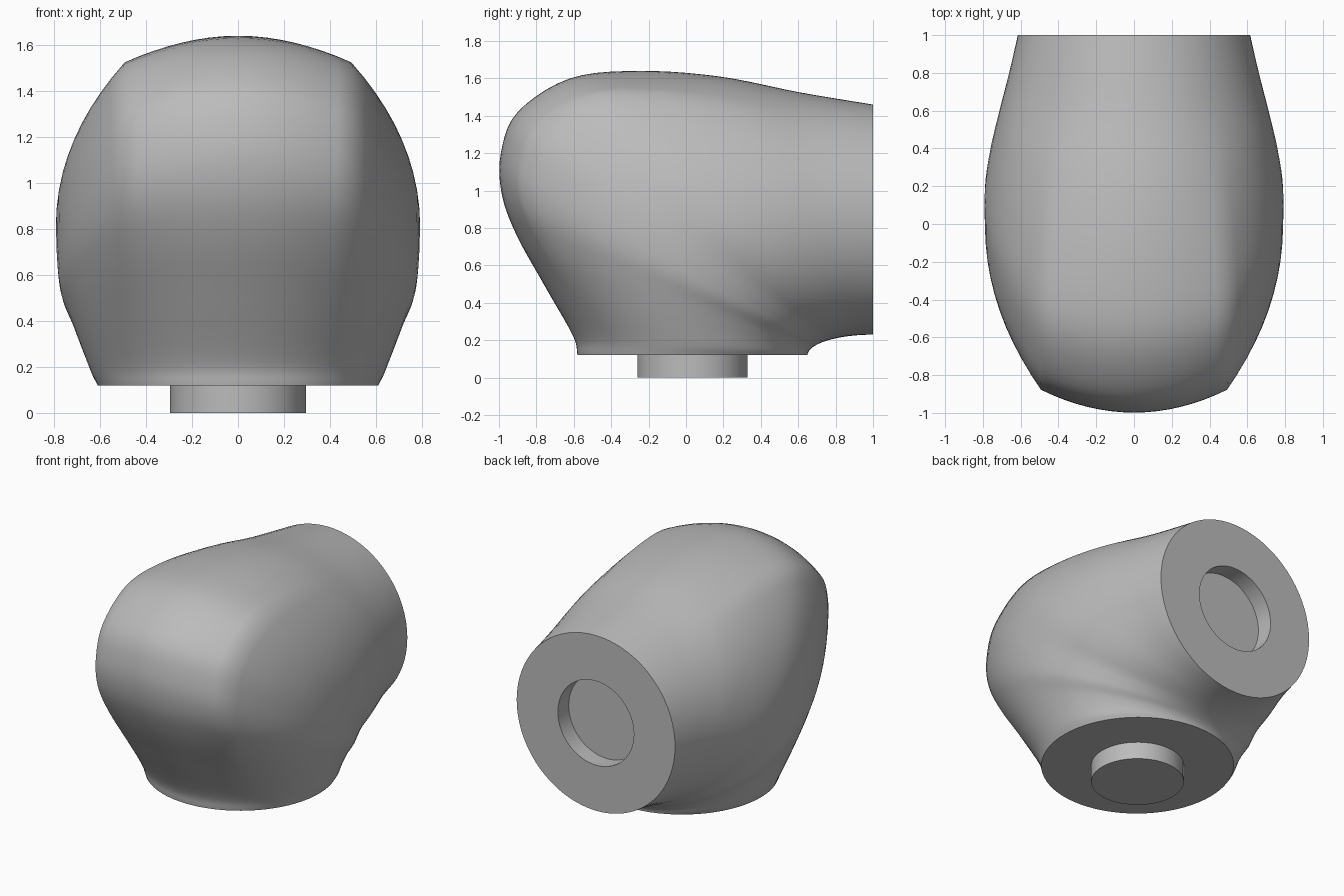
import bpy, bmesh
from math import sin, cos, pi, radians
from mathutils import Vector

cube = bpy.data.objects.get("Cube")
if cube:
    bpy.data.objects.remove(cube)

grey = bpy.data.materials.new("plain grey")
grey.use_nodes = True
colour = (0.5, 0.5, 0.5, 1)
grey.diffuse_color = colour
grey.node_tree.nodes["Principled BSDF"].inputs["Base Color"].default_value = colour

SEGMENTS = 72
STEPS = 5
PEG_RADIUS = 0.295
CREASE = radians(140)

# Outer bend of the elbow: y, z and half width of each section
outer_bend = [Vector(p) for p in (
    (-.58, .12, .61), (-.605, .225, .64), (-.755, .49, .69), (-.905, .76, .735),
    (-.985, .98, .77), (-.99, 1.2, .785), (-.9, 1.42, .79), (-.62, 1.6, .79),
    (-.25, 1.64, .765), (.18, 1.61, .72), (.61, 1.525, .665), (1, 1.46, .615))]


def spline(points, t):
    """Smooth curve through the points, t from 0 to 1."""
    last = len(points) - 1
    i = min(int(t * last), last - 1)
    f = t * last - i
    b, c = points[i], points[i + 1]
    a = points[i - 1] if i else b * 2 - c
    d = points[i + 2] if i + 2 <= last else c * 2 - b
    return b + (c - a) * f / 2 + (a - b * 2.5 + c * 2 - d / 2) * f**2 + ((b - c) * 3 + d - a) * f**3 / 2


def creased_section(angle):
    """Half section with a soft corner: width and depth from inner to outer bend."""
    if angle <= pi / 2:
        return sin(angle), .45 * (1 - cos(angle))
    if angle <= CREASE:
        s = (angle - pi / 2) / (CREASE - pi / 2)
        return 1 - .37 * s * s, .45 + .48 * s
    r = (pi - angle) / (pi - CREASE)
    return .63 * r, 1 - .07 * r * r


def section(t):
    """One ring swung around the inner corner; round at the ends, creased midway."""
    outer = spline(outer_bend, t)
    inner = Vector((1 - .35 * cos(t * pi / 2), .12 + .11 * sin(t * pi / 2)))
    k = max(0, min(1, 3.2 * min(t - .1, .92 - t)))
    k = k * k * (3 - 2 * k)
    ring = []
    for j in range(SEGMENTS):
        angle = 2 * pi * j / SEGMENTS
        side = 1 if angle <= pi else -1
        half = angle if side > 0 else 2 * pi - angle
        wide, deep = creased_section(half)
        wide = k * wide + (1 - k) * sin(half)
        deep = k * deep + (1 - k) * (1 - cos(half)) / 2
        yz = inner.lerp(outer.xy, deep)
        ring.append((side * wide * outer.z, yz.x, yz.y))
    return ring


def socket_ring(y):
    turns = [2 * pi * j / SEGMENTS for j in range(SEGMENTS)]
    return [(PEG_RADIUS * sin(a), y, .845 - PEG_RADIUS * cos(a)) for a in turns]


def finish(obj):
    obj.data.materials.append(grey)
    bpy.ops.object.select_all(action='DESELECT')
    obj.select_set(True)
    bpy.context.view_layer.objects.active = obj
    bpy.ops.object.shade_smooth_by_angle(angle=radians(40))


# Elbow body with a round socket sunk into its back face
count = (len(outer_bend) - 1) * STEPS
rings = [section(i / count) for i in range(count + 1)]
rings += [socket_ring(1), socket_ring(.88)]
bm = bmesh.new()
loops = [[bm.verts.new(p) for p in ring] for ring in rings]
for low, high in zip(loops, loops[1:]):
    for j in range(SEGMENTS):
        n = (j + 1) % SEGMENTS
        bm.faces.new((low[j], low[n], high[n], high[j]))
bm.faces.new(loops[0])
bm.faces.new(loops[-1])
bmesh.ops.recalc_face_normals(bm, faces=bm.faces)
mesh = bpy.data.meshes.new("elbow_body")
bm.to_mesh(mesh)
bm.free()
body = bpy.data.objects.new("elbow_body", mesh)
bpy.context.collection.objects.link(body)
finish(body)

# Round peg under the bottom face
bpy.ops.mesh.primitive_cylinder_add(vertices=48, radius=PEG_RADIUS, depth=.14, location=(0, .035, .07))
peg = bpy.context.object
peg.name = "bottom_peg"
finish(peg)
